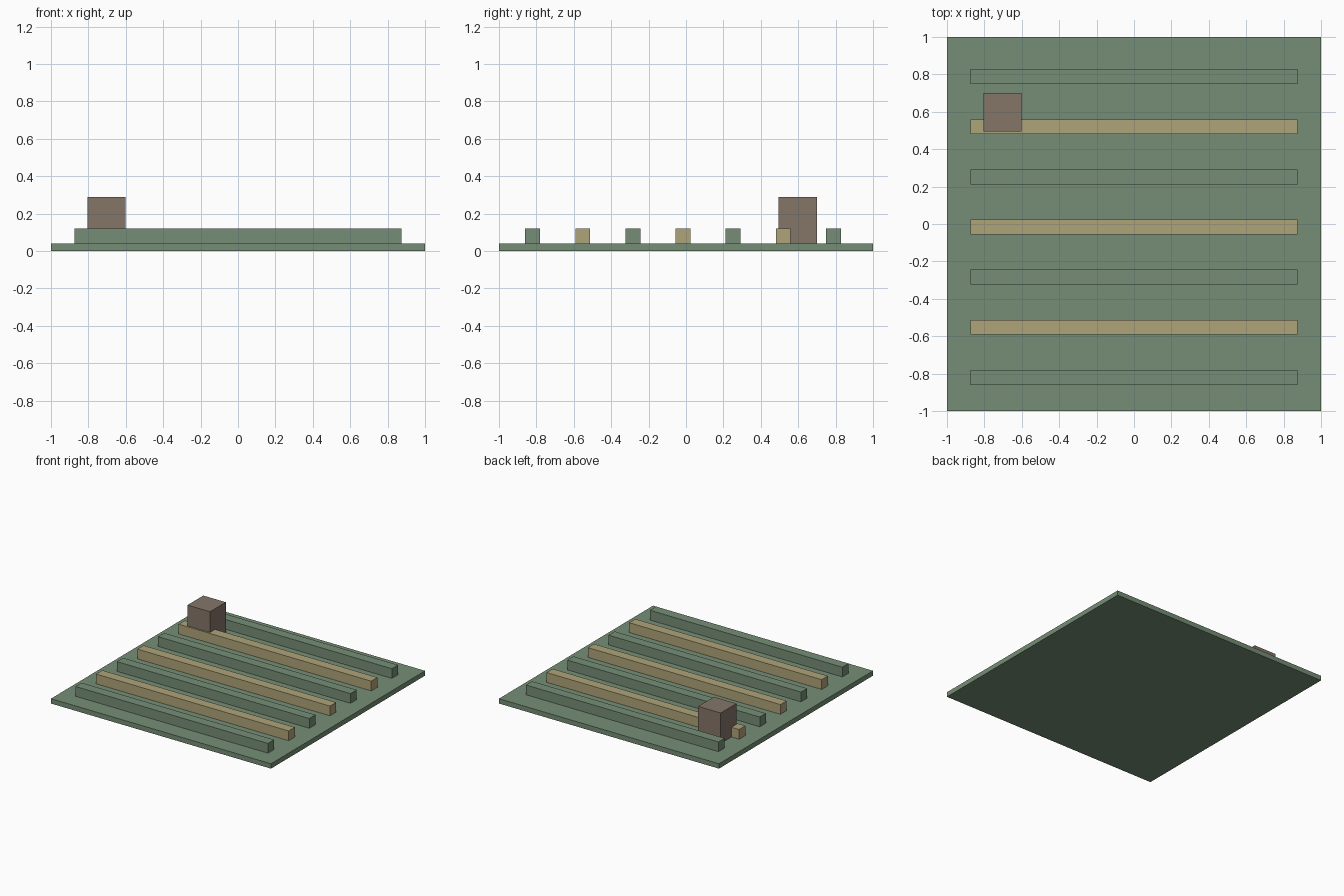
import bpy

cube = bpy.data.objects.get("Cube")
if cube:
    bpy.data.objects.remove(cube, do_unlink=True)


def material(name, rgb):
    mat = bpy.data.materials.new(name)
    mat.use_nodes = True
    color = (*rgb, 1)
    mat.diffuse_color = color
    mat.node_tree.nodes["Principled BSDF"].inputs["Base Color"].default_value = color
    return mat


def box(name, center, size, mat):
    bpy.ops.mesh.primitive_cube_add(size=1, location=center)
    obj = bpy.context.object
    obj.name = name
    obj.scale = size
    bpy.ops.object.transform_apply(location=False, rotation=False, scale=True)
    obj.data.materials.append(mat)
    return obj


green = material("field green", (0.18, 0.27, 0.18))
straw = material("straw tan", (0.43, 0.37, 0.19))
brown = material("crate brown", (0.235, 0.18, 0.14))

# Ground slab
base = 0.04
box("ground_slab", (0, 0, base / 2), (2, 2, base), green)

# Seven crop rows, alternating green and straw
row = 0.08
for i in range(7):
    y = -0.82 + i * 0.268
    box(f"crop_row_{i + 1}", (0, y, base + row / 2), (1.75, row, row),
        straw if i % 2 else green)

# Crate near the back right corner
box("crate", (-0.703, 0.597, 0.165), (0.205, 0.205, 0.25), brown)
